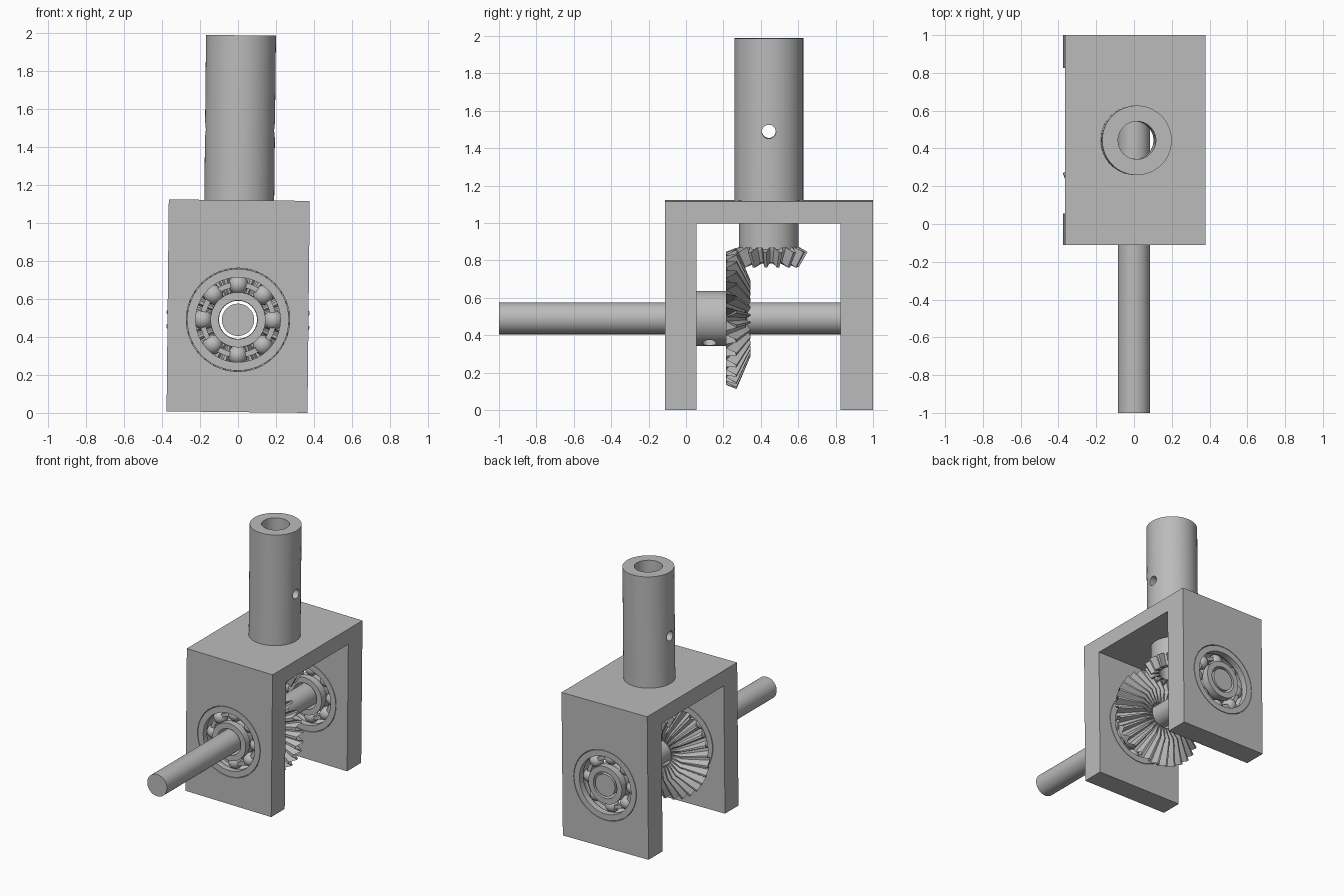
import bpy, bmesh
from math import pi, sin, cos, radians
from mathutils import Matrix, Vector

if "Cube" in bpy.data.objects:
    bpy.data.objects.remove(bpy.data.objects["Cube"])

steel = bpy.data.materials.new("plain_grey_steel")
steel.use_nodes = True
GREY = (0.5, 0.5, 0.5, 1)
steel.diffuse_color = GREY
steel.node_tree.nodes["Principled BSDF"].inputs["Base Color"].default_value = GREY

AXLE_Z, COLUMN_Y = 0.49, 0.443
ALONG_Y = Matrix.Translation((0, 0, AXLE_Z)) @ Matrix.Rotation(-pi / 2, 4, "X")
UPRIGHT = Matrix.Translation((0, COLUMN_Y, 0))
parts = []


def finish(name, bm, matrix=Matrix()):
    bmesh.ops.remove_doubles(bm, verts=bm.verts, dist=1e-5)
    bmesh.ops.transform(bm, matrix=matrix, verts=bm.verts)
    bmesh.ops.recalc_face_normals(bm, faces=bm.faces)
    mesh = bpy.data.meshes.new(name)
    bm.to_mesh(mesh)
    bm.free()
    mesh.materials.append(steel)
    obj = bpy.data.objects.new(name, mesh)
    bpy.context.collection.objects.link(obj)
    parts.append(obj)
    return obj


def loft(name, rings, matrix, closed=True):
    """Skin rings of (radius, angle, height) points."""
    bm = bmesh.new()
    loops = [[bm.verts.new((r * cos(a), r * sin(a), h)) for r, a, h in ring]
             for ring in rings]
    pairs = list(zip(loops, loops[1:] + loops[:1]))
    for low, high in pairs if closed else pairs[:-1]:
        n = len(low)
        for i in range(n):
            j = (i + 1) % n
            bm.faces.new((low[i], low[j], high[j], high[i]))
    return finish(name, bm, matrix)


def lathe(name, profile, matrix, closed=True, n=64):
    rings = [[(r, 2 * pi * i / n, h) for i in range(n)] for r, h in profile]
    return loft(name, rings, matrix, closed)


def rod(name, radius, start, end, matrix):
    return lathe(name, [(0, start), (radius, start), (radius, end), (0, end)],
                 matrix, closed=False)


def bevel_gear(name, teeth, bore, back, outer, inner, front, matrix, turn=0):
    """outer and inner are (root radius, root height, tip radius, tip height)."""
    steps = ((-0.5, 0), (-0.34, 0), (-0.1, 1), (0.1, 1), (0.34, 0))

    def ring(spec):
        root, tip = spec[:2], spec[2:]
        points = []
        for k in range(teeth):
            for offset, is_tip in steps:
                r, h = tip if is_tip else root
                points.append((r, turn + 2 * pi * (k + 0.5 + offset) / teeth, h))
        return points

    rings = [ring((bore, back) * 2), ring(outer), ring(inner), ring((bore, front) * 2)]
    return loft(name, rings, matrix)


def cut(obj, cutter):
    mod = obj.modifiers.new("cut", "BOOLEAN")
    mod.operation = "DIFFERENCE"
    mod.solver = "EXACT"
    mod.object = cutter
    bpy.context.view_layer.objects.active = obj
    bpy.ops.object.modifier_apply(modifier=mod.name)
    parts.remove(cutter)
    bpy.data.objects.remove(cutter)


# Frame: an inverted U extruded across the width, bored for axle and column
half_width, bottom, top = 0.371, 0.004, 1.12
outline = [(-0.112, bottom), (0.055, bottom), (0.055, 1.0), (0.826, 1.0),
           (0.826, bottom), (1.0, bottom), (1.0, top), (-0.112, top)]
bm = bmesh.new()
face = bm.faces.new([bm.verts.new((-half_width, y, z)) for y, z in outline])
side = bmesh.ops.extrude_face_region(bm, geom=[face])["geom"]
bmesh.ops.translate(bm, vec=(2 * half_width, 0, 0),
                    verts=[v for v in side if isinstance(v, bmesh.types.BMVert)])
frame = finish("frame", bm)
cut(frame, rod("axle_bore", 0.272, -0.3, 1.2, ALONG_Y))
cut(frame, rod("column_bore", 0.159, 0.9, 1.3, UPRIGHT))

# Hollow column with a shoulder on the frame and a cross pin hole
column = lathe("column", [(0.1, 0.86), (0.159, 0.86), (0.159, top),
                          (0.184, top), (0.184, 1.988), (0.1, 1.988)], UPRIGHT)
cut(column, rod("pin_hole", 0.037, -0.4, 0.4,
                Matrix.Translation((0, COLUMN_Y, 1.49)) @ Matrix.Rotation(pi / 2, 4, "Y")))

# Meshing bevel gears
bevel_gear("column_pinion", 15, 0.1, 0.872, (0.162, 0.872, 0.207, 0.845),
           (0.124, 0.79, 0.16, 0.763), 0.785, UPRIGHT, turn=-pi / 2)
bevel_gear("axle_gear", 30, 0.1, 0.215, (0.357, 0.215, 0.378, 0.27),
           (0.188, 0.318, 0.2, 0.346), 0.325, ALONG_Y)

# Gear hub with a set screw hole, and the axle
hub = lathe("gear_hub", [(0.1, 0.055), (0.147, 0.055), (0.147, 0.216), (0.1, 0.216)], ALONG_Y)
cut(hub, rod("screw_hole", 0.036, 0.09, 0.3,
             Matrix.Translation((0, 0.125, AXLE_Z)) @ Matrix.Rotation(radians(155), 4, "Y")))
rod("axle", 0.085, -1.0, 1.0, ALONG_Y)

# Ball bearings: grooved races, balls and a cage ring
BALL, PITCH = 0.053, 0.186
for place, start, end in (("front", -0.112, 0.055), ("back", 0.826, 1.0)):
    mid = (start + end) / 2
    for race, wall, lip, way in (("outer", 0.268, 0.223, 1), ("inner", 0.102, 0.145, -1)):
        half = (BALL ** 2 - (lip - PITCH) ** 2) ** 0.5
        groove = []
        for i in range(9):
            h = half * (1 - i / 4)
            groove.append((PITCH + way * (BALL ** 2 - h * h) ** 0.5, mid + h))
        lathe(f"{place}_{race}_race",
              [(wall, start), (wall, end), (lip, end)] + groove + [(lip, start)], ALONG_Y)
    bm = bmesh.new()
    for k in range(8):
        a = k * pi / 4
        spot = Vector((PITCH * cos(a), PITCH * sin(a), mid))
        bmesh.ops.create_uvsphere(bm, u_segments=24, v_segments=12, radius=BALL - 0.001,
                                  matrix=Matrix.Translation(spot))
    finish(f"{place}_balls", bm, ALONG_Y)
    lathe(f"{place}_cage", [(PITCH - 0.014, mid - 0.03), (PITCH + 0.014, mid - 0.03),
                            (PITCH + 0.014, mid + 0.03), (PITCH - 0.014, mid + 0.03)], ALONG_Y)

# Slight lean of the whole assembly about the axle, then shading
pivot = Matrix.Translation((0, 0, AXLE_Z))
lean = pivot @ Matrix.Rotation(radians(0.6), 4, "Y") @ pivot.inverted()
bpy.ops.object.select_all(action="DESELECT")
for obj in parts:
    obj.data.transform(lean)
    obj.select_set(True)
bpy.context.view_layer.objects.active = frame
bpy.ops.object.shade_smooth_by_angle(angle=radians(30))
